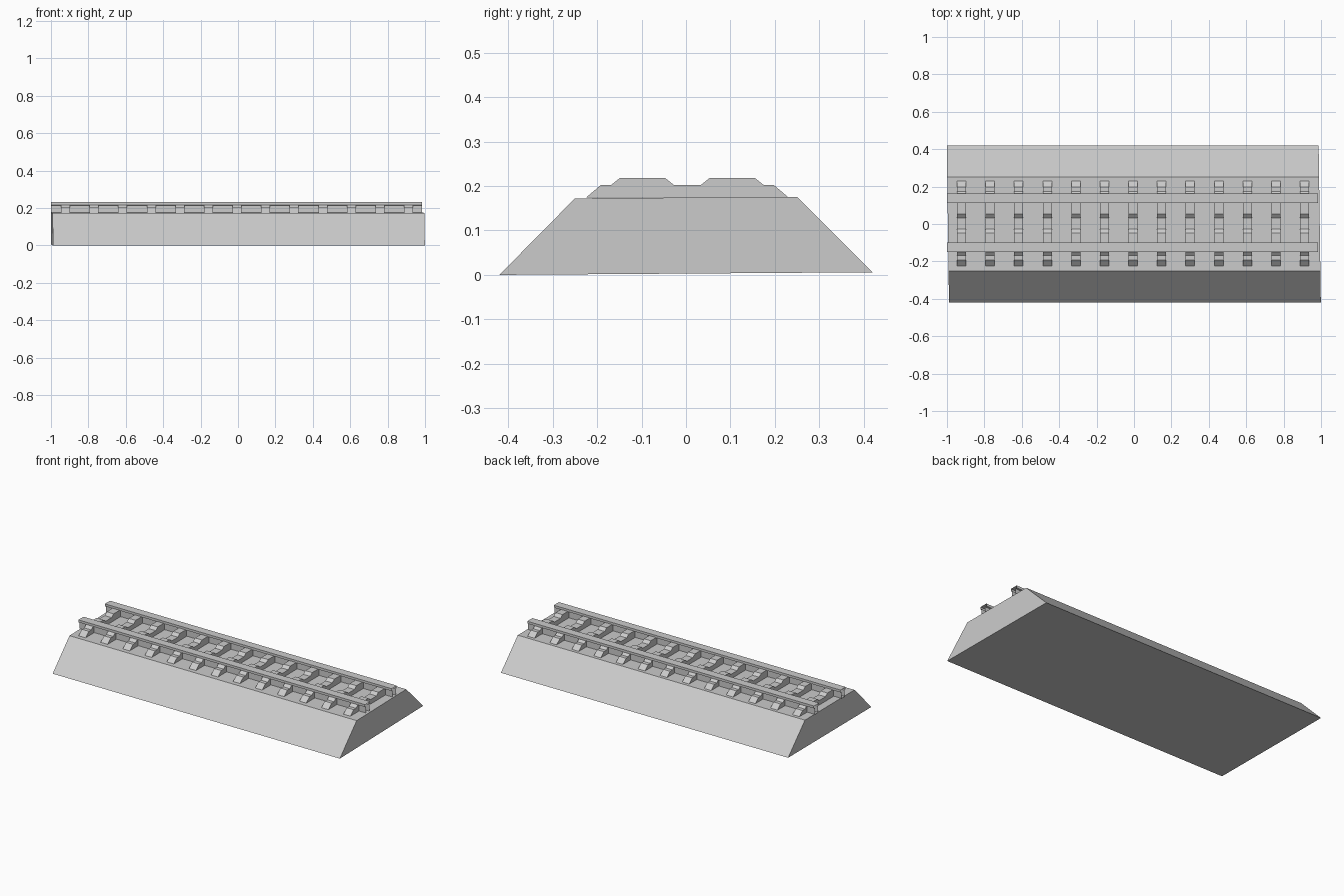
import bpy, bmesh

cube = bpy.data.objects.get("Cube")
if cube:
    bpy.data.objects.remove(cube, do_unlink=True)

grey = bpy.data.materials.new("plain grey")
grey.use_nodes = True
colour = (0.6, 0.6, 0.6, 1)
grey.diffuse_color = colour
grey.node_tree.nodes["Principled BSDF"].inputs["Base Color"].default_value = colour


def extrude_profile(name, profile, x0, x1, caps=True, skew=0.0, tilt=0.0):
    """Sweep a (y, z) outline along x; skew slants the ends, tilt raises the back."""
    bm = bmesh.new()
    rings = [[bm.verts.new((x - skew * y, y, z + tilt * (y - profile[0][0])))
              for y, z in profile] for x in (x0, x1)]
    n = len(profile)
    for i in range(n):
        j = (i + 1) % n
        bm.faces.new((rings[0][i], rings[0][j], rings[1][j], rings[1][i]))
    if caps:
        bm.faces.new(rings[0])
        bm.faces.new(rings[1])
    bmesh.ops.recalc_face_normals(bm, faces=bm.faces)
    mesh = bpy.data.meshes.new(name)
    bm.to_mesh(mesh)
    bm.free()
    mesh.materials.append(grey)
    obj = bpy.data.objects.new(name, mesh)
    bpy.context.collection.objects.link(obj)
    return obj


# Sloped ballast bed
extrude_profile("ballast_bed", [(-0.42, 0), (0.42, 0), (0.25, 0.171), (-0.25, 0.171)],
                -0.995, 0.993, skew=0.014, tilt=0.007)

# Sleepers with a raised pad under each rail
half = [(0.03, 0.202), (0.05, 0.218), (0.152, 0.218), (0.172, 0.202),
        (0.195, 0.202), (0.228, 0.174)]
outline = [(-y, z) for y, z in reversed(half)] + half
outline = [(y + 0.003, z) for y, z in outline]
first, spacing, width = -0.922, 0.1528, 0.048
for i in range(13):
    x = first + i * spacing
    extrude_profile(f"sleeper_{i + 1}", outline, x - width / 2, x + width / 2)

# Rails: wide head on a narrower web, open at the ends
head, web = 0.0255, 0.016
side = [(web, 0.175), (web, 0.214), (head, 0.216), (head, 0.231)]
section = side + [(-y, z) for y, z in reversed(side)]
for name, centre in (("front_rail", -0.125), ("back_rail", 0.137)):
    extrude_profile(name, [(y + centre, z) for y, z in section],
                    -1.0, 0.985, caps=False)
